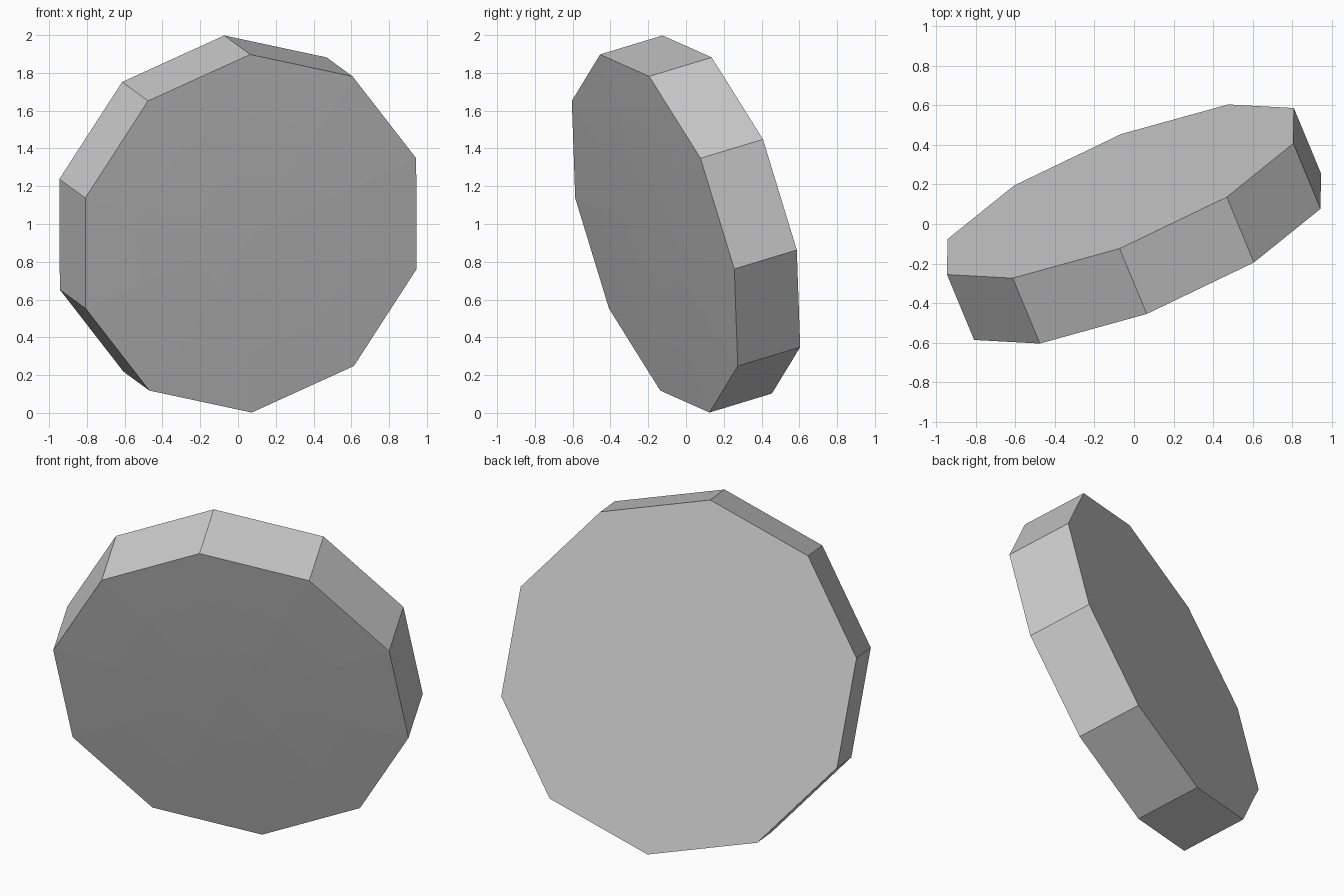
import bpy, bmesh, math
from mathutils import Vector, Matrix

cube = bpy.data.objects.get("Cube")
if cube:
    bpy.data.objects.remove(cube, do_unlink=True)

# One plain grey material
grey = bpy.data.materials.new("plain grey")
grey.use_nodes = True
colour = (0.6, 0.6, 0.6, 1)
grey.diffuse_color = colour
bsdf = next(n for n in grey.node_tree.nodes if n.type == 'BSDF_PRINCIPLED')
bsdf.inputs["Base Color"].default_value = colour

RADIUS, HALF, BULGE, SIDES = 0.991, 0.186, 0.015, 10

# Half profile: flat back, straight wall, very slightly domed front
profile = [(0, -HALF), (RADIUS, -HALF)]
for i in range(4):
    t = 1 - i / 3
    profile.append((RADIUS * t, HALF + BULGE * (1 - t * t)))

# Spin the profile into a ten-sided disc
bm = bmesh.new()
verts = [bm.verts.new((r, 0, z)) for r, z in profile]
edges = [bm.edges.new(pair) for pair in zip(verts, verts[1:])]
bmesh.ops.spin(bm, geom=verts + edges, cent=(0, 0, 0), axis=(0, 0, 1),
               angle=math.tau, steps=SIDES)
bmesh.ops.remove_doubles(bm, verts=bm.verts, dist=1e-4)
bmesh.ops.recalc_face_normals(bm, faces=bm.faces)

# Tilt the disc so its front looks forward, sideways and a little down
normal = Vector((0.369, -0.889, -0.27)).normalized()
corner = Vector((-0.003, -0.295, 0.955))
corner = (corner - normal * corner.dot(normal)).normalized()
side = normal.cross(corner)
tilt = Matrix((corner, side, normal)).transposed().to_4x4()
bm.transform(Matrix.Translation((0, 0, 1)) @ tilt)

mesh = bpy.data.meshes.new("tilted_disc")
bm.to_mesh(mesh)
bm.free()
mesh.materials.append(grey)
disc = bpy.data.objects.new("tilted_disc", mesh)
bpy.context.collection.objects.link(disc)
